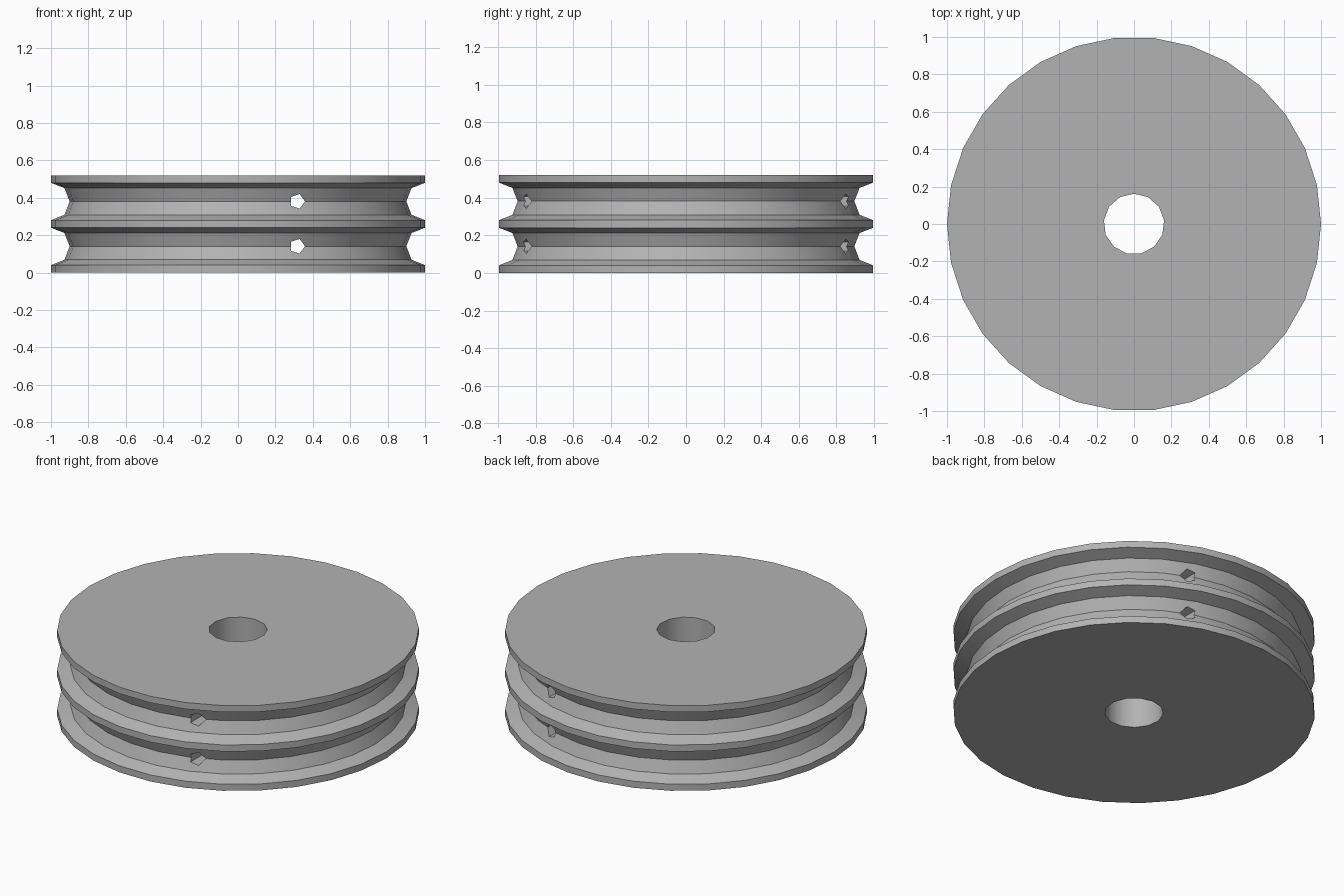
import bpy, bmesh
from math import cos, sin, pi
from mathutils import Matrix

cube = bpy.data.objects.get("Cube")
if cube:
    bpy.data.objects.remove(cube, do_unlink=True)

metal = bpy.data.materials.new("plain grey")
metal.use_nodes = True
grey = (0.45, 0.45, 0.45, 1)
metal.diffuse_color = grey
metal.node_tree.nodes["Principled BSDF"].inputs["Base Color"].default_value = grey


def lathe(name, profile, sides, phase=0, matrix=Matrix()):
    """Solid of revolution about z with flat end caps."""
    bm = bmesh.new()
    rings = [[bm.verts.new((r * cos(phase + 2 * pi * i / sides),
                            r * sin(phase + 2 * pi * i / sides), z))
              for i in range(sides)] for r, z in profile]
    for low, high in zip(rings, rings[1:]):
        for i in range(sides):
            j = (i + 1) % sides
            bm.faces.new((low[i], low[j], high[j], high[i]))
    bm.faces.new(rings[0][::-1])
    bm.faces.new(rings[-1])
    bm.transform(matrix)
    bmesh.ops.recalc_face_normals(bm, faces=bm.faces)
    mesh = bpy.data.meshes.new(name)
    bm.to_mesh(mesh)
    bm.free()
    mesh.materials.append(metal)
    obj = bpy.data.objects.new(name, mesh)
    bpy.context.collection.objects.link(obj)
    return obj


# Wheel: three rims with two stepped V grooves between them
pitch, rim, height = 0.24, 0.04, 0.52
profile = [(1, 0), (1, rim)]
for k in range(2):
    z = k * pitch
    profile += [(0.928, z + 0.069), (0.9, z + 0.141), (0.928, z + 0.212),
                (1, z + pitch), (1, z + pitch + rim)]
wheel = lathe("pulley_wheel", profile, 30)

# Cutters: centre bore and one cord hole through each groove
cutters = [lathe("bore_cutter", [(0.162, -0.1), (0.162, height + 0.1)], 13, pi / 2)]
for k in range(2):
    place = Matrix.Translation((0.317, 0, 0.141 + k * pitch)) @ Matrix.Rotation(pi / 2, 4, "X")
    cutters.append(lathe("cord_hole_cutter", [(0.041, -1.2), (0.041, 1.2)], 5, 0, place))

bpy.ops.object.select_all(action="DESELECT")
wheel.select_set(True)
bpy.context.view_layer.objects.active = wheel
for cutter in cutters:
    cut = wheel.modifiers.new("cut", "BOOLEAN")
    cut.operation, cut.solver, cut.object = "DIFFERENCE", "EXACT", cutter
    bpy.ops.object.modifier_apply(modifier=cut.name)
    bpy.data.objects.remove(cutter, do_unlink=True)

bpy.ops.object.shade_smooth_by_angle(angle=pi / 6)
